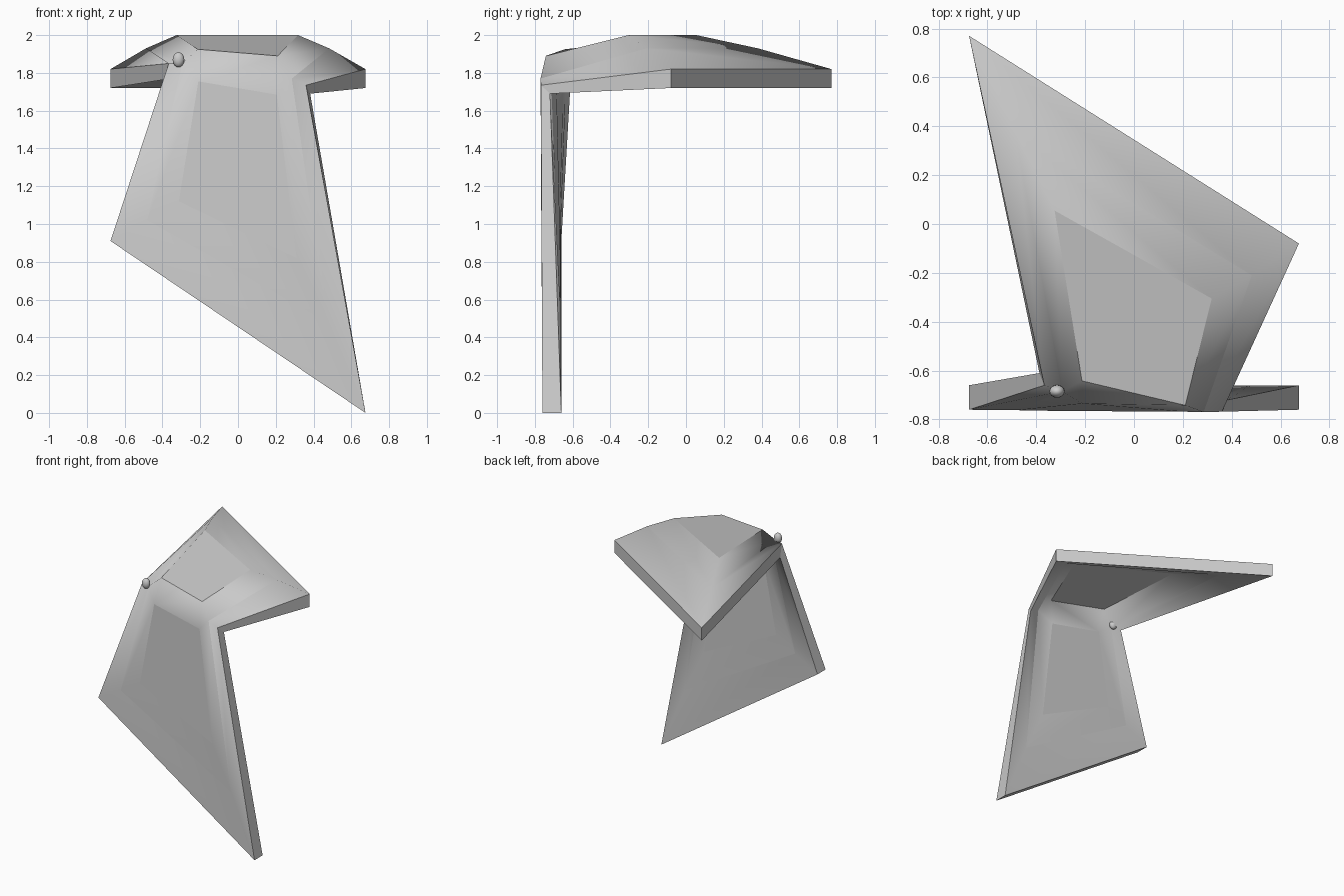
import bpy, bmesh
from mathutils import Vector

if "Cube" in bpy.data.objects:
    bpy.data.objects.remove(bpy.data.objects["Cube"])

DOWN, BACK = Vector((0, 0, -0.1)), Vector((0, 0.1, 0))
PANEL_DOWN = Vector((0, 0, -0.075))

# Outline rings of the folded plate: two top corners, hinge right,
# two front corners, hinge left
rim = [(-.675, .77, 1.82), (.675, -.08, 1.82), (.36, -.768, 1.735),
       (.675, -.76, 0), (-.675, -.76, .91), (-.367, -.66, 1.85)]
band = [(-.487, .38, 1.93), (.482, -.21, 1.93), (.285, -.77, 1.77),
        (.472, -.762, .48), (-.48, -.762, 1.02), (-.295, -.685, 1.85)]
ring_offset = [DOWN, DOWN, Vector((.022, .048, -.045)), BACK, BACK, Vector((-.02, .05, -.085))]

# Inner panels, on the top wing and the front wing
top_panel = [(-.325, .055, 2), (.318, -.305, 2), (.21, -.742, 1.89), (-.213, -.642, 1.925)]
top_offset = [PANEL_DOWN, PANEL_DOWN, Vector((0, .05, -.06)), Vector((0, .05, -.055))]
front_panel = [(.205, -.768, 1.685), (.31, -.765, .82), (-.313, -.765, 1.12), (-.21, -.735, 1.755)]
front_offset = [Vector((0, .085, -.05)), BACK, BACK, Vector((0, .085, -.05))]


def strips(p, b):
    # three strips between the band corners b and a panel p
    return [(b[i], b[i + 1], p[i + 1], p[i]) for i in range(3)]


def skin(bm, shift):
    def make(points, offsets):
        return [bm.verts.new(Vector(p) + o * shift) for p, o in zip(points, offsets)]
    r, b = make(rim, ring_offset), make(band, ring_offset)
    t, f = make(top_panel, top_offset), make(front_panel, front_offset)
    border = [(r[i], r[(i + 1) % 6], b[(i + 1) % 6], b[i]) for i in range(6)]
    middle = strips([t[3], t[0], t[1], t[2]], [b[5], b[0], b[1], b[2]])
    middle += strips(f, b[2:6])
    # fold between the panels
    middle += [(t[2], t[3], f[3], f[0]), (b[2], f[0], t[2]), (b[5], t[3], f[3])]
    for zone, faces in enumerate((border, middle, [t], [f])):
        for face in faces:
            bm.faces.new(face).material_index = zone
    return r


def finish(name, bm):
    for face in bm.faces:
        face.smooth = True
    mesh = bpy.data.meshes.new(name)
    bm.to_mesh(mesh)
    bm.free()
    obj = bpy.data.objects.new(name, mesh)
    bpy.context.collection.objects.link(obj)
    return obj


# Folded plate: outer skin, inner skin and the rim joining them
bm = bmesh.new()
outer, inner = skin(bm, 0), skin(bm, 1)
walls = []
for i in range(6):
    j = (i + 1) % 6
    walls.append(bm.faces.new((outer[i], outer[j], inner[j], inner[i])))
bmesh.ops.recalc_face_normals(bm, faces=bm.faces[:])
for wall in walls:
    wall.material_index = 4
    for edge in wall.edges:
        edge.smooth = False

# Seams where border, middle band and panels meet
seams = [e for e in bm.edges if len({f.material_index for f in e.link_faces}) > 1]
for face in bm.faces:
    face.material_index = 0
bmesh.ops.split_edges(bm, edges=seams)
finish("folded_plate", bm)

# Small studs at the left end of the fold, outside and inside
for name, place, size in (("outer_stud", (-.315, -.685, 1.87), (.031, .026, .04)),
                          ("inner_stud", (-.315, -.612, 1.785), (.03, .026, .035))):
    bm = bmesh.new()
    bmesh.ops.create_uvsphere(bm, u_segments=16, v_segments=10, radius=1)
    stud = finish(name, bm)
    stud.scale = size
    stud.location = place
